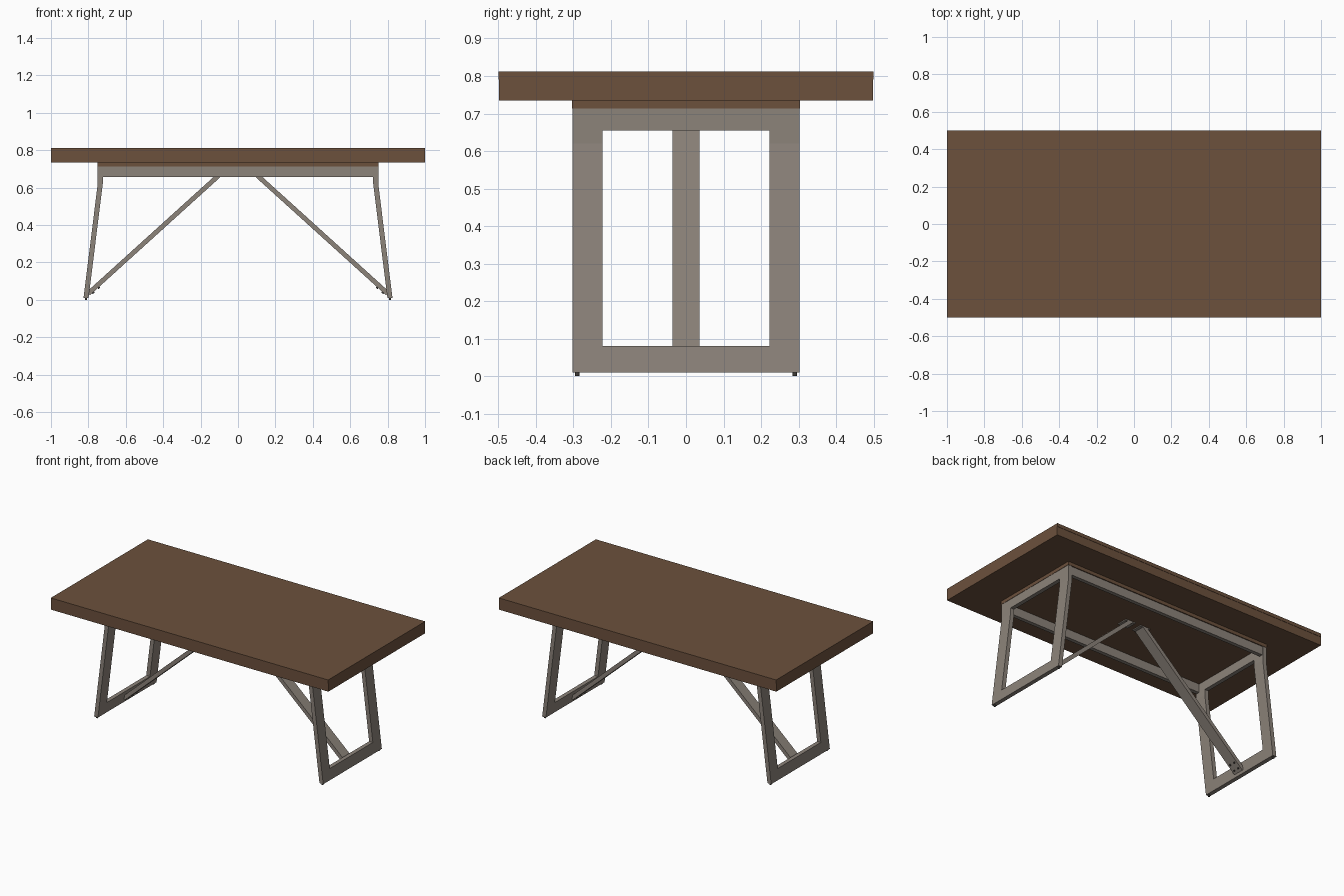
import bpy, bmesh, math
from mathutils import Vector

if "Cube" in bpy.data.objects:
    bpy.data.objects.remove(bpy.data.objects["Cube"])


def mat(name, rgb):
    m = bpy.data.materials.new(name)
    m.diffuse_color = (*rgb, 1)
    m.use_nodes = True
    m.node_tree.nodes["Principled BSDF"].inputs["Base Color"].default_value = m.diffuse_color
    return m


WOOD = mat("brown wood", (0.150, 0.082, 0.046))
STEEL = mat("warm grey steel", (0.262, 0.227, 0.195))
DARK = mat("dark hardware", (0.05, 0.045, 0.04))


def finish(name, bm, m):
    bmesh.ops.recalc_face_normals(bm, faces=bm.faces)
    me = bpy.data.meshes.new(name)
    bm.to_mesh(me)
    bm.free()
    me.materials.append(m)
    ob = bpy.data.objects.new(name, me)
    bpy.context.collection.objects.link(ob)
    return ob


def prism(name, pts, y0, y1, m):
    """Extrude an xz outline from y0 to y1."""
    bm = bmesh.new()
    f = bm.faces.new([bm.verts.new((x, y0, z)) for x, z in pts])
    r = bmesh.ops.extrude_face_region(bm, geom=[f])
    vs = [v for v in r["geom"] if isinstance(v, bmesh.types.BMVert)]
    bmesh.ops.translate(bm, vec=(0, y1 - y0, 0), verts=vs)
    return finish(name, bm, m)


def box(name, x0, x1, y0, y1, z0, z1, m):
    return prism(name, [(x0, z0), (x1, z0), (x1, z1), (x0, z1)], y0, y1, m)


def cylinder(name, centre, axis, r, h, m):
    bm = bmesh.new()
    bmesh.ops.create_cone(bm, cap_ends=True, segments=12, radius1=r, radius2=r, depth=h)
    rot = Vector((0, 0, 1)).rotation_difference(axis).to_matrix()
    bmesh.ops.rotate(bm, matrix=rot, verts=bm.verts)
    bmesh.ops.translate(bm, vec=centre, verts=bm.verts)
    return finish(name, bm, m)


BEND, BOT, TOP, THICK = 0.62, 0.01, 0.713, 0.027


def outer(z):
    """Outer x of the bent end frame at height z."""
    return 0.75 if z >= BEND else 0.75 + 0.076 * (BEND - z) / (BEND - BOT)


def frame_bar(name, s, zs, y0, y1):
    """Piece of the end frame following its bent side profile."""
    pts = [(s * outer(z), z) for z in zs] + [(s * (outer(z) - THICK), z) for z in reversed(zs)]
    prism(name, pts, y0, y1, STEEL)


for s, side in ((-1, "left"), (1, "right")):
    # Table top: two leaves, each a board on a thick edge core
    x0, x1 = sorted((0, s))
    box(side + "_top_board", x0, x1, -0.5, 0.5, 0.79, 0.812, WOOD)
    box(side + "_top_core", x0, x1, -0.498, 0.498, 0.735, 0.79, WOOD)

    # End frame: two legs and two crossbars
    frame_bar(side + "_front_leg", s, [BOT, BEND, TOP], -0.302, -0.222)
    frame_bar(side + "_back_leg", s, [BOT, BEND, TOP], 0.222, 0.302)
    frame_bar(side + "_bottom_crossbar", s, [BOT, 0.08], -0.222, 0.222)
    frame_bar(side + "_top_crossbar", s, [0.655, TOP], -0.222, 0.222)

    # Diagonal brace with flat top end and mounting plate
    a, b = Vector((s * 0.80, 0, 0.034)), Vector((s * 0.05, 0, TOP))
    d = (b - a).normalized()
    n = Vector((s * abs(d.z), 0, abs(d.x)))          # points up and outward
    t = n * 0.0125
    k = 0.0125 / abs(d.z)
    prism(side + "_brace",
          [(a.x + t.x, a.z + t.z), (a.x - t.x, a.z - t.z),
           (b.x - s * k, b.z), (b.x + s * k, b.z)], -0.036, 0.036, STEEL)
    p0, p1 = sorted((s * 0.02, s * 0.09))
    box(side + "_brace_plate", p0, p1, -0.036, 0.036, 0.706, TOP, STEEL)

    # Bolts under the lower brace end
    for i, u in enumerate((0.022, 0.062)):
        for j, y in enumerate((-0.018, 0.018)):
            c = a + d * u - n * 0.015 + Vector((0, y, 0))
            cylinder(f"{side}_bolt_{i}{j}", c, n, 0.006, 0.007, DARK)

    # Small feet
    for y in (-0.29, 0.29):
        cylinder(side + "_foot", Vector((s * 0.8125, y, 0.006)), Vector((0, 0, 1)), 0.006, 0.012, DARK)

    # Long side rails (front for s=-1, back for s=1)
    r0, r1 = sorted((s * 0.298, s * 0.273))
    box(("front" if s < 0 else "back") + "_rail", -0.724, 0.724, r0, r1, 0.657, TOP, STEEL)

# Wooden sub plate between frame and top
box("sub_plate", -0.752, 0.752, -0.304, 0.304, TOP, 0.735, WOOD)
